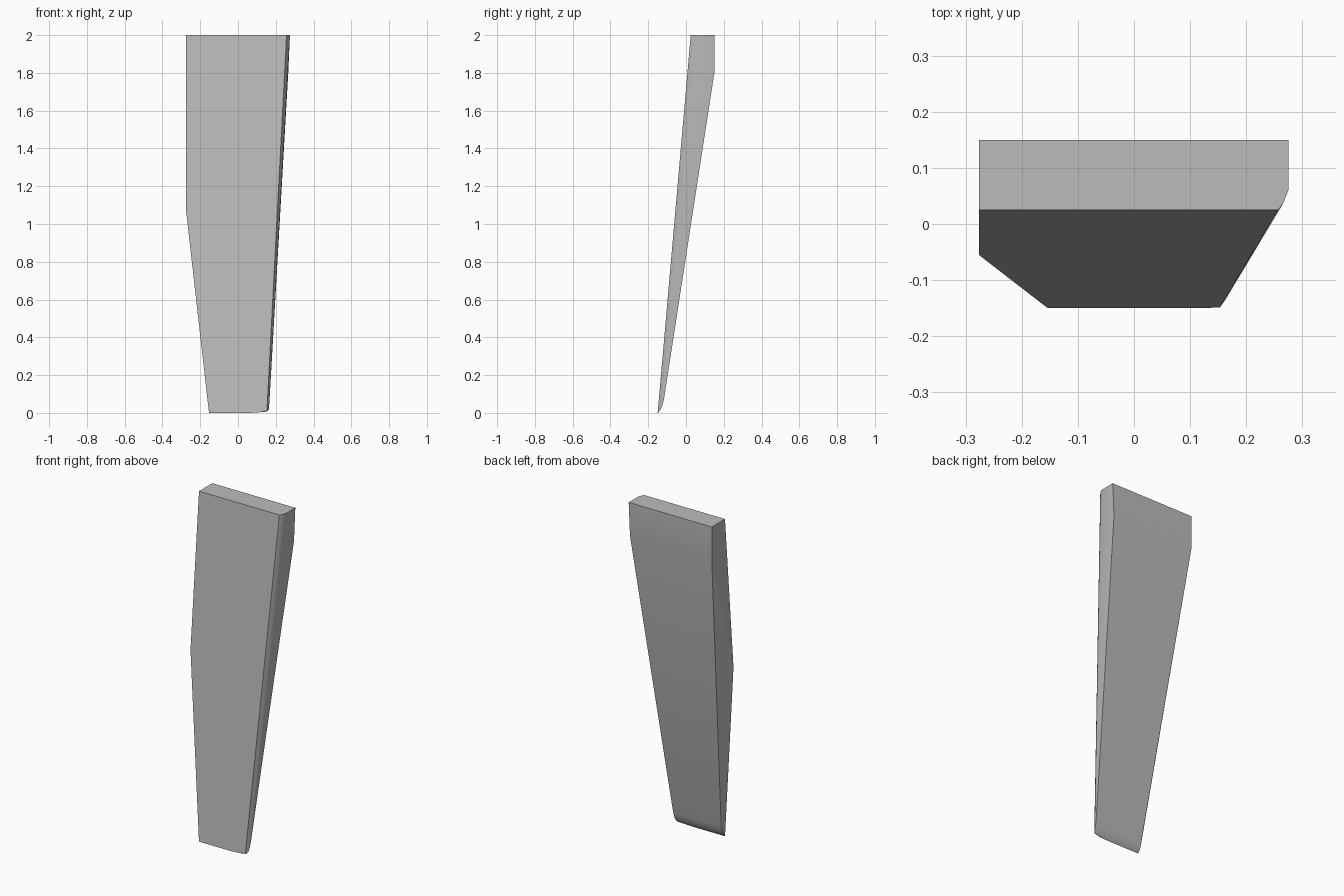
import bpy
import bmesh
import math

cube = bpy.data.objects.get("Cube")
if cube:
    bpy.data.objects.remove(cube, do_unlink=True)

grey = bpy.data.materials.new("plain grey")
grey.use_nodes = True
colour = (0.5, 0.5, 0.5, 1.0)
grey.diffuse_color = colour
grey.node_tree.nodes["Principled BSDF"].inputs["Base Color"].default_value = colour


def front(x, z):
    """Point on the leaning front plane."""
    return (x, -0.15 + 0.0875 * z, z)


# Front face outline
points = [front(x, z) for x, z in (
    (-0.276, 2), (0.257, 2), (0.153, 0.012), (0.12, 0.004),
    (0.06, 0), (-0.153, 0), (-0.156, 0.02), (-0.276, 1.08))]

# Thick top block: chamfered front corner and square back
points += [(0.266, 0.037, 2), (0.275, 0.06, 2), (0.275, 0.15, 2), (-0.276, 0.15, 2),
           (0.266, 0.15, 1.8), (-0.276, 0.15, 1.8)]

# Rounded back of the thin tip, as (y, z, right edge, left edge)
for y, z, right, left in (
        (-0.111, 0.11, 0.169, -0.149), (-0.117, 0.07, 0.167, -0.151),
        (-0.125, 0.04, 0.165, -0.153), (-0.135, 0.018, 0.163, -0.154),
        (-0.143, 0.007, 0.155, -0.154)):
    points += [(right, y, z), (left, y, z)]

# Close the tapered wedge and merge its flat faces
bm = bmesh.new()
for p in points:
    bm.verts.new(p)
hull = bmesh.ops.convex_hull(bm, input=bm.verts)
loose = [v for v in bm.verts if not v.link_faces]
bmesh.ops.delete(bm, geom=loose, context="VERTS")
bmesh.ops.dissolve_limit(bm, angle_limit=math.radians(0.6),
                         verts=bm.verts, edges=bm.edges)
bmesh.ops.recalc_face_normals(bm, faces=bm.faces)

mesh = bpy.data.meshes.new("tapered_wedge")
bm.to_mesh(mesh)
bm.free()
mesh.materials.append(grey)
wedge = bpy.data.objects.new("tapered_wedge", mesh)
bpy.context.collection.objects.link(wedge)

# Smooth the rounded tip, keep the main edges sharp
bpy.ops.object.select_all(action="DESELECT")
wedge.select_set(True)
bpy.context.view_layer.objects.active = wedge
bpy.ops.object.shade_smooth_by_angle(angle=math.radians(25))
